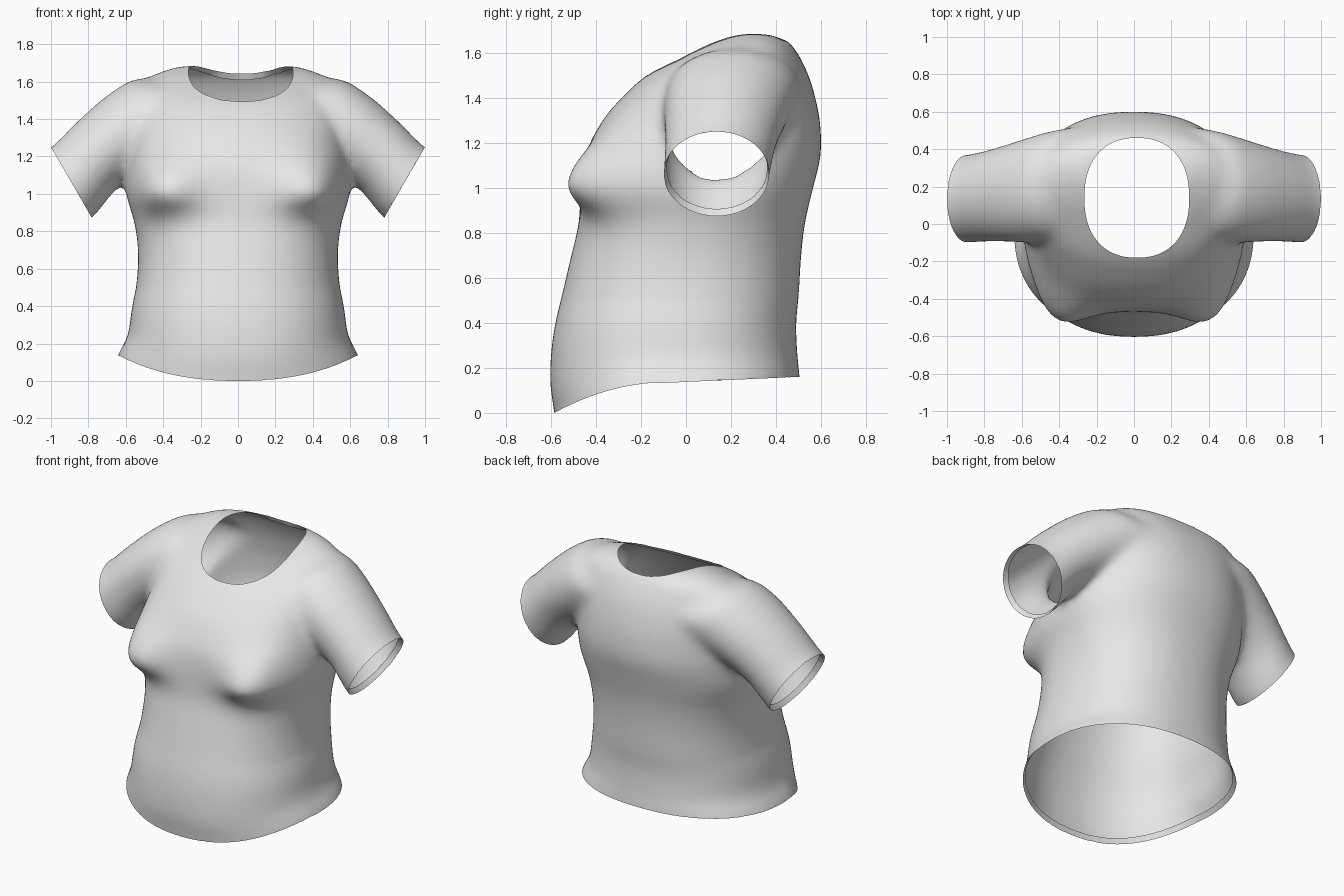
import bpy, bmesh, math
from mathutils import Vector

if "Cube" in bpy.data.objects:
    bpy.data.objects.remove(bpy.data.objects["Cube"])


def spow(v, e):
    return math.copysign(abs(v) ** e, v)


def spline(rows, steps=5):
    """Catmull-Rom interpolation through rows of numbers."""
    out = []
    for i in range(len(rows) - 1):
        p = [rows[max(i - 1, 0)], rows[i], rows[i + 1], rows[min(i + 2, len(rows) - 1)]]
        for k in range(steps):
            t = k / steps
            out.append([0.5 * (2 * b + (c - a) * t + (2 * a - 5 * b + 4 * c - d) * t * t
                               + (3 * b - a - 3 * c + d) * t ** 3) for a, b, c, d in zip(*p)])
    return out + [list(rows[-1])]


def loft(bm, rings):
    """Closed skin through rings of points."""
    vs = [[bm.verts.new(p) for p in r] for r in rings]
    n = len(vs[0])
    for a, b in zip(vs, vs[1:]):
        for i in range(n):
            bm.faces.new((a[i], a[(i + 1) % n], b[(i + 1) % n], b[i]))
    bm.faces.new(vs[0][::-1])
    bm.faces.new(vs[-1])


N = 80
ANG = [2 * math.pi * i / N for i in range(N)]
bm = bmesh.new()


def torso_point(z, w, f, b, a):
    x = w * spow(math.cos(a), 0.88)
    y = (f + b) / 2 + (b - f) / 2 * spow(math.sin(a), 0.88)
    # bust: swells the front on each side, steep below and soft above
    front = min(1, max(0, -math.sin(a) * 1.6))
    rise = math.exp(-((z - 1.01) / (0.115 if z < 1.01 else 0.2)) ** 2)
    swell = math.exp(-((abs(x) - 0.43) / 0.2) ** 2)
    return x, y - 0.17 * front * rise * swell, z


# torso: height, half width, front y, back y
torso = [(-0.15, 0.67, -0.57, 0.51), (0.0, 0.643, -0.585, 0.505), (0.15, 0.59, -0.605, 0.495),
         (0.35, 0.568, -0.59, 0.49), (0.55, 0.54, -0.545, 0.503), (0.7, 0.535, -0.51, 0.512),
         (0.85, 0.555, -0.475, 0.53), (1.0, 0.598, -0.465, 0.565), (1.15, 0.593, -0.445, 0.6),
         (1.3, 0.575, -0.37, 0.595), (1.4, 0.57, -0.285, 0.575), (1.5, 0.55, -0.175, 0.545),
         (1.6, 0.51, 0.0, 0.495), (1.65, 0.42, 0.1, 0.455), (1.685, 0.31, 0.2, 0.39)]
loft(bm, [[torso_point(*r, a) for a in ANG] for r in spline(torso, 8)])

# sleeves: centre x, z, y, radius along y, radius across
sleeve = [(0.22, 1.43, 0.23, 0.30, 0.17), (0.41, 1.425, 0.21, 0.295, 0.225), (0.57, 1.345, 0.18, 0.28, 0.225),
          (0.745, 1.215, 0.155, 0.25, 0.21), (0.89, 1.06, 0.135, 0.237, 0.22), (1.04, 0.97, 0.13, 0.237, 0.22)]
for s in (1, -1):
    loft(bm, [[(s * (x + 0.5 * r * math.sin(a)), y + ry * math.cos(a), z + 0.866 * r * math.sin(a))
               for a in ANG] for x, z, y, ry, r in spline(sleeve)])
bmesh.ops.recalc_face_normals(bm, faces=bm.faces[:])

# fuse the volumes into one soft skin
raw = bpy.data.meshes.new("shirt_volume")
bm.to_mesh(raw)
bm.free()
shirt = bpy.data.objects.new("shirt", raw)
bpy.context.collection.objects.link(shirt)
rem = shirt.modifiers.new("fuse", 'REMESH')
rem.mode = 'VOXEL'
rem.voxel_size = 0.018
smo = shirt.modifiers.new("soften", 'SMOOTH')
smo.factor = 0.5
smo.iterations = 40
dg = bpy.context.evaluated_depsgraph_get()
mesh = bpy.data.meshes.new_from_object(shirt.evaluated_get(dg))
shirt.modifiers.clear()
bm = bmesh.new()
bm.from_mesh(mesh)


def cut(co, no, test):
    fs = [f for f in bm.faces if test(f.calc_center_median())]
    geom = set(fs)
    for f in fs:
        geom.update(f.verts)
        geom.update(f.edges)
    bmesh.ops.bisect_plane(bm, geom=list(geom), plane_co=co, plane_no=no, clear_outer=True)


# open the cuffs and the hem
for s in (1, -1):
    cut((s * 0.89, 0, 1.06), (s * 0.866, 0, -0.5), lambda c: c.x * s > 0.69)
cut((0, 0, 0), (0, 0, -1), lambda c: c.z < 0.3)


# open the neck along a rounded outline
def neck(p):
    return (abs((p.x - 0.015) / 0.28) ** 2.3 + abs((p.y - 0.14) / 0.32) ** 2.3) ** (1 / 2.3)


hole = [f for f in bm.faces if f.calc_center_median().z > 1.3 and neck(f.calc_center_median()) < 1]
bmesh.ops.delete(bm, geom=hole, context='FACES')
rim = [v for v in bm.verts if v.is_boundary and v.co.z > 1.35]
for _ in range(6):
    new = {}
    for v in rim:
        near = [e.other_vert(v).co for e in v.link_edges if e.is_boundary]
        p = (v.co + sum(near, Vector()) / len(near)) / 2
        k = neck(p)
        new[v] = Vector((0.015 + (p.x - 0.015) / k, 0.14 + (p.y - 0.14) / k, p.z))
    for v, p in new.items():
        v.co = p

# curve the hem: low in front, higher at sides and back
for v in bm.verts:
    if v.co.z < 0.5:
        t = min(max((v.co.y + 0.585) / 0.43, 0), 1)
        h = 0.133 * t * (1.75 - 0.75 * t) + 0.045 * max(0, v.co.y + 0.1)
        v.co.z += h * (1 - v.co.z / 0.5)
bmesh.ops.remove_doubles(bm, verts=bm.verts[:], dist=0.004)
bm.normal_update()

# fold every open edge inward as a narrow hem
fold = {}
for v in bm.verts:
    if v.is_boundary:
        d = sum((f.calc_center_median() - v.co for f in v.link_faces), Vector())
        ends = [e.other_vert(v).co for e in v.link_edges if e.is_boundary]
        tan = (ends[0] - ends[-1]).normalized()
        d = (d - tan * d.dot(tan)).normalized()
        fold[v] = v.co + d * 0.035 - v.normal * 0.01
edges = [e for e in bm.edges if e.is_boundary]
inner = {v: bm.verts.new(p) for v, p in fold.items()}
for e in edges:
    lp = e.link_loops[0]
    a, b = lp.vert, lp.link_loop_next.vert
    bm.faces.new((b, a, inner[a], inner[b]))

for f in bm.faces:
    f.smooth = True
    f.material_index = 0
bm.to_mesh(mesh)
bm.free()
shirt.data = mesh
bpy.data.meshes.remove(raw)

# cloth colour
cloth = bpy.data.materials.new("light_grey_cloth")
cloth.diffuse_color = (0.8, 0.8, 0.8, 1)
cloth.use_nodes = True
cloth.node_tree.nodes["Principled BSDF"].inputs["Base Color"].default_value = cloth.diffuse_color
mesh.materials.clear()
mesh.materials.append(cloth)

bpy.context.view_layer.objects.active = shirt
shirt.select_set(True)
bpy.ops.object.shade_smooth_by_angle(angle=math.radians(50))
